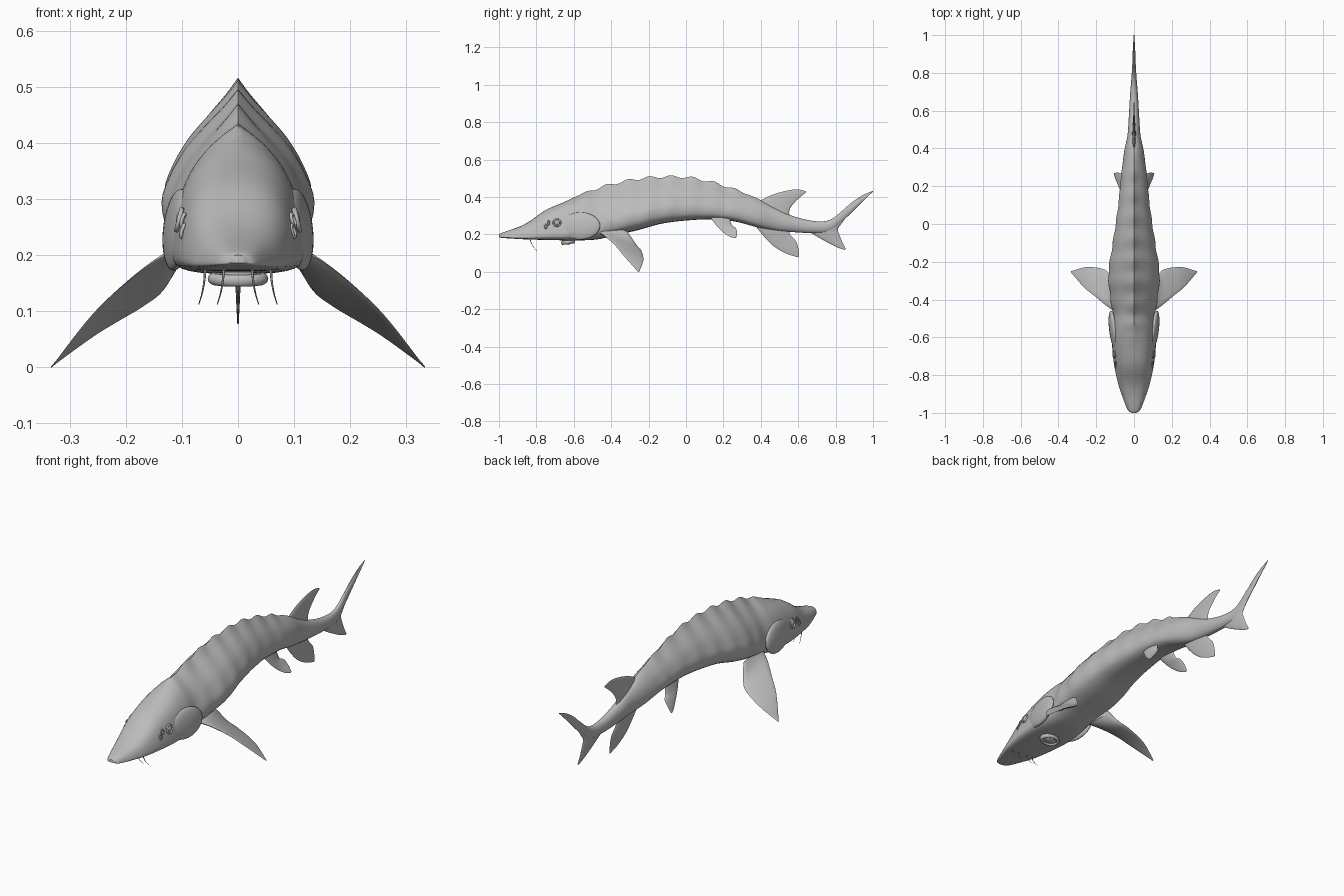
import bpy, bmesh, math
from mathutils import Vector

cube = bpy.data.objects.get("Cube")
if cube:
    bpy.data.objects.remove(cube, do_unlink=True)

grey = bpy.data.materials.new("fish_grey")
grey.use_nodes = True
grey.diffuse_color = (0.5, 0.5, 0.5, 1)
grey.node_tree.nodes["Principled BSDF"].inputs["Base Color"].default_value = (0.5, 0.5, 0.5, 1)


def spline(pts, n):
    """Resample points to n samples along a Catmull-Rom curve."""
    pts = [Vector(p) for p in pts]
    out = []
    for i in range(n):
        u = i / (n - 1) * (len(pts) - 1)
        k = min(int(u), len(pts) - 2)
        t = u - k
        b, c = pts[k], pts[k + 1]
        a = pts[k - 1] if k else b * 2 - c
        d = pts[k + 2] if k + 2 < len(pts) else c * 2 - b
        out.append(0.5 * (2 * b + (c - a) * t + (2 * a - 5 * b + 4 * c - d) * t * t
                          + (3 * b - a - 3 * c + d) * t ** 3))
    return out


def finish(ob, angle=50):
    ob.data.materials.clear()
    ob.data.materials.append(grey)
    bpy.ops.object.select_all(action='DESELECT')
    ob.select_set(True)
    bpy.context.view_layer.objects.active = ob
    bpy.ops.object.shade_smooth_by_angle(angle=math.radians(angle))
    return ob


def loft(name, rings):
    """Skin closed rings and cap both ends."""
    bm = bmesh.new()
    rows = [[bm.verts.new(p) for p in r] for r in rings]
    n = len(rows[0])
    for r, s in zip(rows, rows[1:]):
        for i in range(n):
            j = (i + 1) % n
            bm.faces.new((r[i], r[j], s[j], s[i]))
    bm.faces.new(rows[0])
    bm.faces.new(rows[-1])
    bmesh.ops.recalc_face_normals(bm, faces=bm.faces)
    me = bpy.data.meshes.new(name)
    bm.to_mesh(me)
    bm.free()
    ob = bpy.data.objects.new(name, me)
    bpy.context.collection.objects.link(ob)
    return finish(ob)


def fin(name, lead, trail, thick, side=1):
    """Lens-section blade between a leading and a trailing edge."""
    lead = [Vector((p[0] * side, p[1], p[2])) for p in lead]
    trail = [Vector((p[0] * side, p[1], p[2])) for p in trail]
    nrm = (lead[2] - lead[0]).cross(trail[1] - lead[0]).normalized()
    n, rings = 28, []
    for i, (a, b) in enumerate(zip(spline(lead, n), spline(trail, n))):
        th = thick * (1 - i / (n - 1)) ** 1.5 + 0.0015
        rings.append([a.lerp(b, (1 - math.cos(w)) / 2) + nrm * th * math.sin(w)
                      for w in (2 * math.pi * k / 16 for k in range(16))])
    return loft(name, rings)


def median(pts):
    return [(0, y, z) for y, z in pts]


def ball(name, loc, scale, rot=(0, 0, 0)):
    bpy.ops.mesh.primitive_uv_sphere_add(segments=32, ring_count=20, location=loc, rotation=rot)
    ob = bpy.context.object
    ob.name, ob.scale = name, scale
    return finish(ob)


def ring(name, loc, rot, major, minor, scale=(1, 1, 1)):
    bpy.ops.mesh.primitive_torus_add(major_radius=major, minor_radius=minor, major_segments=32,
                                     minor_segments=10, location=loc, rotation=rot)
    ob = bpy.context.object
    ob.name, ob.scale = name, scale
    return finish(ob)


def smooth(a, b, v):
    t = max(0, min(1, (v - a) / (b - a)))
    return t * t * (3 - 2 * t)


# Body stations: y, bottom, top, half width
stations = [(-1, .186, .2, .012), (-.98, .181, .21, .035), (-.9, .176, .238, .066),
            (-.84, .173, .268, .085), (-.75, .171, .33, .104), (-.65, .169, .374, .115),
            (-.56, .168, .415, .118), (-.47, .174, .448, .114), (-.38, .195, .473, .127),
            (-.26, .222, .497, .135), (-.13, .257, .508, .117), (0, .274, .506, .097),
            (.13, .28, .482, .08), (.26, .269, .441, .068), (.38, .238, .393, .054),
            (.47, .222, .345, .035), (.56, .213, .302, .028), (.68, .207, .272, .021),
            (.77, .217, .278, .014), (.85, .283, .338, .009), (.93, .362, .392, .006),
            (.995, .424, .43, .002)]
# Half sections as (width fraction, height fraction), top to bottom
head_sec = [(0, 1), (.3, .97), (.56, .89), (.76, .75), (.9, .54), (1, .22), (.95, .06), (.6, 0), (0, 0)]
body_sec = [(0, 1), (.2, .89), (.44, .77), (.69, .63), (.89, .46), (1, .29), (.9, .11), (.52, .02), (0, 0)]
tail_sec = [(math.sin(math.pi * k / 8), .5 + .5 * math.cos(math.pi * k / 8)) for k in range(9)]
H, B, T = (spline([(x, 0, z) for x, z in s], 25) for s in (head_sec, body_sec, tail_sec))

rings = []
for y, lo, hi, w in spline(stations, 211):
    hb, bt = smooth(-.68, -.38, y), smooth(.2, .55, y)
    # Scute waves along the back, fading at both ends
    wave = math.cos(2 * math.pi * (y + .54) / .115) * smooth(-.6, -.48, y) * (1 - smooth(.25, .37, y))
    half = []
    for a, b, c in zip(H, B, T):
        p = a.lerp(b, hb).lerp(c, bt)
        ridge = max(0, p.z) ** 4
        flank = math.exp(-((p.z - .4) / .25) ** 2)
        half.append(Vector((max(0, p.x) * w * (1 + .02 * wave * flank), y,
                            lo + (hi - lo) * p.z + .007 * wave * ridge)))
    half[0].x = half[-1].x = 0
    rings.append(half + [Vector((-p.x, p.y, p.z)) for p in half[-2:0:-1]])
loft("body", rings)

# Unpaired fins
fin("dorsal_fin", median([(.35, .35), (.445, .405), (.54, .434), (.6, .44), (.642, .43)]),
    median([(.57, .26), (.552, .31), (.562, .348), (.605, .395), (.642, .424)]), .01)
fin("anal_fin", median([(.36, .26), (.42, .185), (.475, .132), (.54, .096), (.6, .077)]),
    median([(.55, .235), (.556, .2), (.59, .16), (.603, .11), (.604, .082)]), .009)
fin("tail_upper_lobe", median([(.7, .262), (.79, .286), (.875, .362), (.94, .407), (1, .433)]),
    median([(.79, .2), (.822, .245), (.87, .308), (.93, .367), (1, .428)]), .009)
fin("tail_lower_lobe", median([(.64, .225), (.72, .177), (.78, .145), (.82, .126), (.85, .117)]),
    median([(.82, .27), (.812, .225), (.825, .185), (.84, .15), (.855, .122)]), .009)

for s, tag in ((1, "left"), (-1, "right")):
    # Paired fins
    fin(tag + "_pectoral_fin",
        [(.095, -.47, .215), (.15, -.43, .188), (.21, -.38, .142), (.265, -.335, .088), (.333, -.257, 0)],
        [(.1, -.31, .21), (.13, -.265, .145), (.165, -.238, .112), (.25, -.228, .06), (.333, -.25, .001)],
        .016, s)
    fin(tag + "_pelvic_fin",
        [(.045, .12, .305), (.066, .16, .25), (.082, .2, .21), (.097, .235, .187), (.106, .262, .18)],
        [(.045, .23, .3), (.056, .245, .25), (.068, .266, .235), (.088, .272, .21), (.106, .27, .183)],
        .008, s)
    # Gill cover, flared at the rear
    ball(tag + "_gill_cover", (s * .108, -.565, .245), (.022, .107, .073), (0, s * -.1, s * -.13))
    # Eye with lid ring, and two nostrils
    ball(tag + "_eye", (s * .1, -.69, .263), (.011, .016, .016))
    ring(tag + "_eyelid", (s * .105, -.69, .263), (0, math.radians(90 - s * 14), 0), .019, .0045)
    for k, (y, z) in enumerate(((-.735, .262), (-.75, .243))):
        ring(f"{tag}_nostril_{k + 1}", (s * .098, y, z), (.35, math.radians(90 - s * 14), 0),
             .011, .0035, (1, .6, 1))
    # Barbels under the snout
    for k, x in enumerate((.025, .058)):
        path = spline([(s * x, -.835, .18), (s * (x + .002), -.828, .155),
                       (s * (x + .006), -.815, .132), (s * (x + .012), -.797, .112)], 12)
        loft(f"{tag}_barbel_{k + 1}",
             [[p + Vector((math.cos(a), math.sin(a), 0)) * (.0025 - .0017 * i / 11)
               for a in (2 * math.pi * j / 8 for j in range(8))] for i, p in enumerate(path)])

# Protruding mouth on the underside
ball("mouth", (0, -.63, .168), (.042, .032, .022))
ring("lips", (0, -.63, .158), (.12, 0, 0), .036, .009, (1.2, .85, 1.2))
